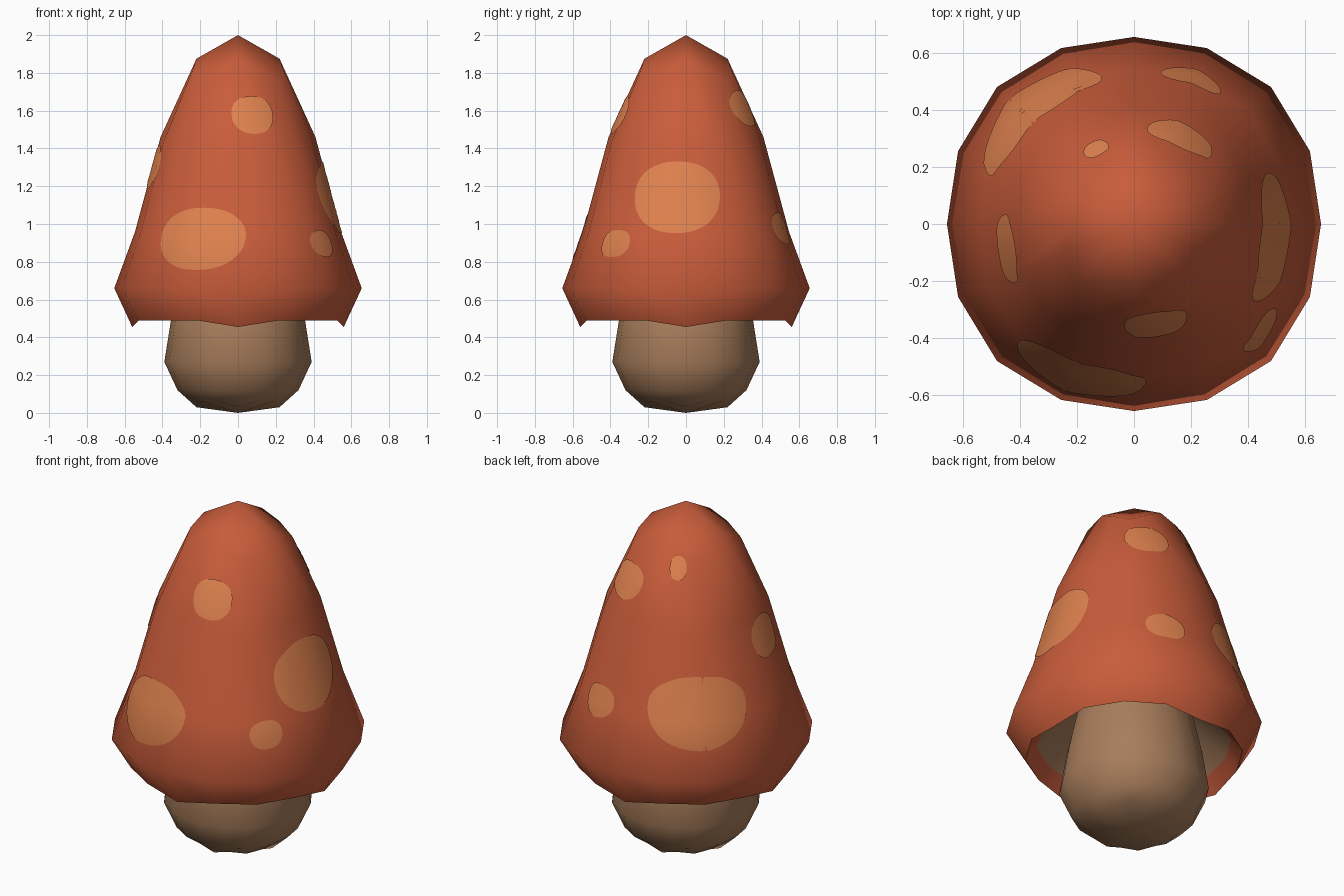
import bpy, bmesh, math
from mathutils import Vector
from mathutils.bvhtree import BVHTree
from mathutils.interpolate import poly_3d_calc

if "Cube" in bpy.data.objects:
    bpy.data.objects.remove(bpy.data.objects["Cube"])

SIDES = 16


def material(name, rgb):
    m = bpy.data.materials.new(name)
    m.diffuse_color = (*rgb, 1)
    m.use_nodes = True
    m.node_tree.nodes["Principled BSDF"].inputs["Base Color"].default_value = m.diffuse_color
    return m


red = material("cap red", (0.58, 0.107, 0.043))
orange = material("spot orange", (0.73, 0.22, 0.076))
brown = material("stem brown", (0.39, 0.205, 0.105))


def make_object(name, bm, mats):
    mesh = bpy.data.meshes.new(name)
    bm.to_mesh(mesh)
    bm.free()
    for m in mats:
        mesh.materials.append(m)
    ob = bpy.data.objects.new(name, mesh)
    bpy.context.collection.objects.link(ob)
    mesh.shade_smooth()
    mesh.set_sharp_from_angle(angle=math.radians(62))
    return ob


def lathe(name, rings, start_z, end_z, mats, second_from=99):
    """Closed body from rings of (radius, z, diagonal bulge, diagonal z shift)."""
    bm = bmesh.new()
    loops = []
    for r, z, bulge, shift in rings:
        loop = []
        for i in range(SIDES):
            a = 2 * math.pi * i / SIDES
            s = math.sin(2 * a) ** 2
            zs = min(1, 2 * s) if shift > 0 else s
            rr = r * (1 + bulge * s)
            loop.append(bm.verts.new((rr * math.cos(a), rr * math.sin(a), z + shift * zs)))
        loops.append(loop)
    start, end = bm.verts.new((0, 0, start_z)), bm.verts.new((0, 0, end_z))
    for i in range(SIDES):
        j = (i + 1) % SIDES
        bm.faces.new((start, loops[0][i], loops[0][j]))
        for k in range(len(loops) - 1):
            p, q = loops[k], loops[k + 1]
            f = bm.faces.new((p[i], q[i], q[j], p[j]))
            f.material_index = int(k >= second_from)
        f = bm.faces.new((end, loops[-1][j], loops[-1][i]))
        f.material_index = int(second_from < 99)
    bmesh.ops.recalc_face_normals(bm, faces=bm.faces)
    return make_object(name, bm, mats)


# Stem: bulbous foot tapering up into the cap
lathe("stem", [(0.22, 0.03, 0.2, 0.03), (0.32, 0.12, 0.03, 0), (0.39, 0.27, 0.02, 0),
               (0.355, 0.49, 0.02, 0), (0.28, 0.84, 0.02, 0)], 0, 0.86, [brown])

# Cap: bell with a turned-in scalloped lip and a hollow brown underside
cap = lathe("cap", [(0.22, 1.875, 0.34, -0.11), (0.41, 1.46, 0.08, -0.05),
                    (0.545, 0.96, 0.04, 0), (0.655, 0.66, 0.036, 0),
                    (0.56, 0.455, 0.03, 0.035), (0.50, 0.54, 0.03, 0.02),
                    (0.29, 0.80, 0.02, 0)], 2.0, 0.82, [red, brown], 5)

# Spots: thin plates laid on the cap surface
bm_cap = bmesh.new()
bm_cap.from_mesh(cap.data)
bmesh.ops.triangulate(bm_cap, faces=bm_cap.faces)
bm_cap.faces.ensure_lookup_table()
bm_cap.normal_update()
tree = BVHTree.FromBMesh(bm_cap)


def spot(name, x, y, z, half_w, half_h, count=36, rows=7):
    out = Vector((x, y, 0)).normalized()
    side = Vector((-out.y, out.x, 0))
    bm = bmesh.new()
    normals = []

    def place(u, v):
        hit, n, idx, _ = tree.ray_cast(out * 2 + side * u + Vector((0, 0, z + v)), -out)
        tri = bm_cap.faces[idx].verts
        w = poly_3d_calc([p.co for p in tri], hit)
        normals.append(sum((p.normal * k for p, k in zip(tri, w)), Vector()).normalized())
        return bm.verts.new(hit + n * 0.005)

    def soft(t):
        return math.copysign(abs(t) ** 0.9, t)

    centre = place(0, 0)
    prev = None
    for k in range(1, rows + 1):
        ring = [place(half_w * k / rows * soft(math.cos(2 * math.pi * i / count)),
                      half_h * k / rows * soft(math.sin(2 * math.pi * i / count)))
                for i in range(count)]
        for i in range(count):
            j = (i + 1) % count
            if prev:
                bm.faces.new((prev[i], ring[i], ring[j], prev[j]))
            else:
                bm.faces.new((centre, ring[i], ring[j]))
        prev = ring
    ob = make_object(name, bm, [orange])
    ob.data.normals_split_custom_set_from_vertices(normals)


spots = [
    ("front_large_spot", -0.20, -0.53, 0.92, 0.233, 0.165),
    ("front_upper_spot", 0.08, -0.36, 1.575, 0.11, 0.10),
    ("front_right_small_spot", 0.44, -0.37, 0.895, 0.09, 0.072),
    ("right_large_spot", 0.50, -0.05, 1.14, 0.225, 0.19),
    ("back_upper_spot", 0.17, 0.31, 1.61, 0.12, 0.095),
    ("back_lower_spot", 0.21, 0.52, 0.975, 0.11, 0.085),
    ("left_spot", -0.45, -0.09, 1.30, 0.12, 0.115),
    ("back_left_large_spot", -0.37, 0.41, 1.01, 0.26, 0.19),
    ("back_top_small_spot", -0.13, 0.255, 1.74, 0.045, 0.06),
]
for s in spots:
    spot(*s)
bm_cap.free()
